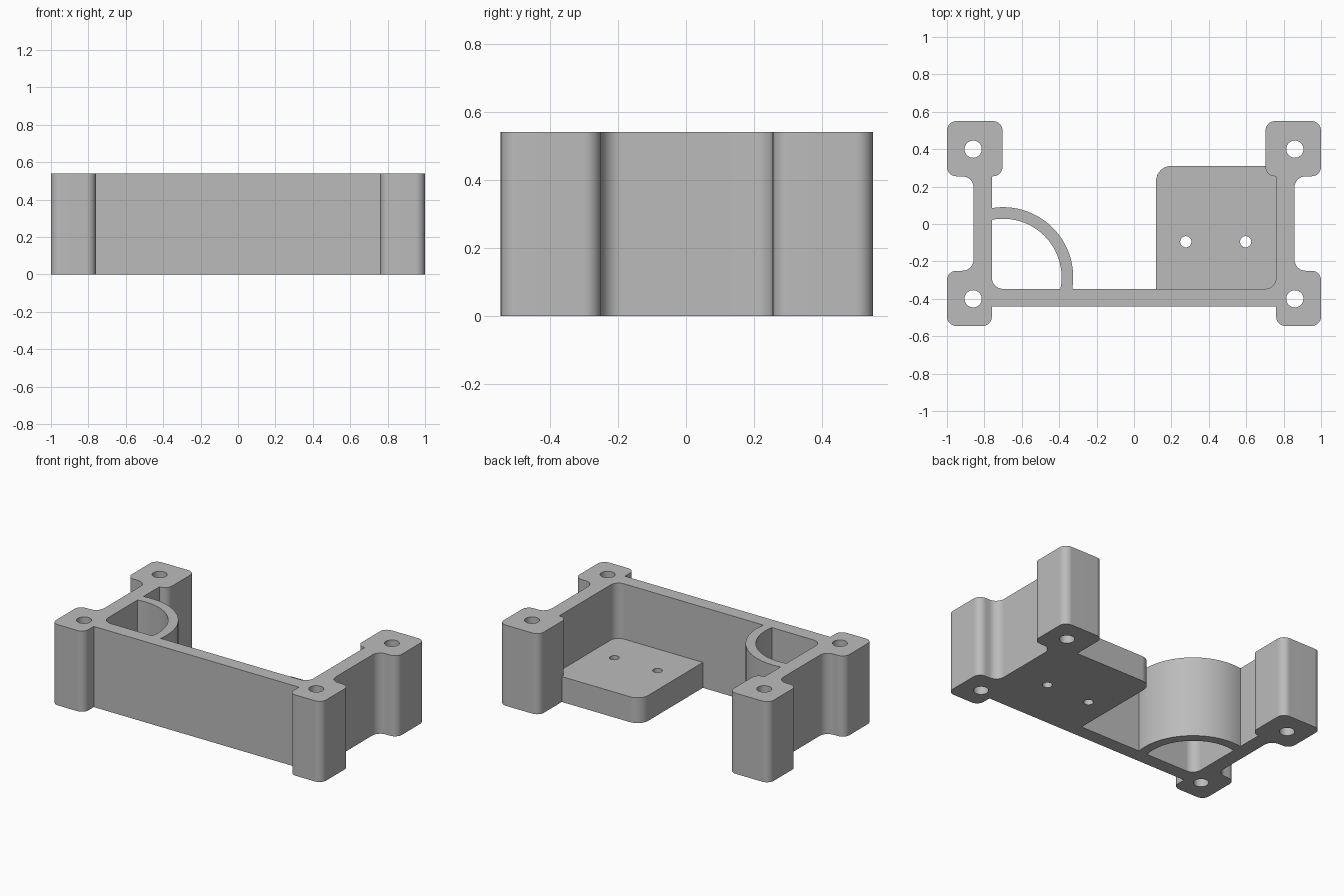
import bpy, bmesh
from math import cos, sin, pi, acos, asin
from mathutils import Vector

default = bpy.data.objects.get("Cube")
if default:
    bpy.data.objects.remove(default, do_unlink=True)

HEIGHT = 0.54
PAD_HEIGHT = 0.17

grey = bpy.data.materials.new("plain grey")
grey.use_nodes = True
colour = (0.5, 0.5, 0.5, 1)
grey.diffuse_color = colour
grey.node_tree.nodes["Principled BSDF"].inputs["Base Color"].default_value = colour


def rounded(corners, steps=8):
    """Turn (x, y, radius) corners into an outline with filleted corners."""
    out = []
    for i, (x, y, r) in enumerate(corners):
        p = Vector((x, y))
        if not r:
            out.append(p)
            continue
        a = (Vector(corners[i - 1][:2]) - p).normalized()
        b = (Vector(corners[(i + 1) % len(corners)][:2]) - p).normalized()
        centre = p + (a + b) * r
        for k in range(steps + 1):
            t = k / steps * pi / 2
            out.append(centre - b * r * cos(t) - a * r * sin(t))
    return out


def new_object(name, bm):
    bmesh.ops.recalc_face_normals(bm, faces=bm.faces)
    mesh = bpy.data.meshes.new(name)
    bm.to_mesh(mesh)
    bm.free()
    mesh.materials.append(grey)
    ob = bpy.data.objects.new(name, mesh)
    bpy.context.collection.objects.link(ob)
    return ob


def extrude(name, outline, height):
    bm = bmesh.new()
    face = bm.faces.new([bm.verts.new((p[0], p[1], 0)) for p in outline])
    top = bmesh.ops.extrude_face_region(bm, geom=[face])["geom"]
    verts = [v for v in top if isinstance(v, bmesh.types.BMVert)]
    bmesh.ops.translate(bm, verts=verts, vec=(0, 0, height))
    return new_object(name, bm)


def drill(ob, centres, radius):
    """Cut vertical round holes through an object."""
    bm = bmesh.new()
    for x, y in centres:
        ring = bmesh.ops.create_cone(bm, cap_ends=True, segments=32, radius1=radius,
                                     radius2=radius, depth=2)["verts"]
        bmesh.ops.translate(bm, verts=ring, vec=(x, y, 0))
    cutter = new_object(ob.name + "_hole_cutter", bm)
    cutter.hide_render = True
    cutter.hide_set(True)
    mod = ob.modifiers.new("holes", 'BOOLEAN')
    mod.operation = 'DIFFERENCE'
    mod.solver = 'EXACT'
    mod.object = cutter
    bpy.context.view_layer.objects.active = ob
    bpy.ops.object.modifier_apply(modifier=mod.name)
    bpy.data.objects.remove(cutter, do_unlink=True)


def smooth(ob):
    bpy.ops.object.select_all(action='DESELECT')
    ob.select_set(True)
    bpy.context.view_layer.objects.active = ob
    bpy.ops.object.shade_smooth_by_angle(angle=pi / 6)
    ob.modifiers.new("even shading", 'WEIGHTED_NORMAL').keep_sharp = True


# U-shaped frame with four corner posts: right half outline, then its mirror
half = [
    (0.76, -0.44, 0), (0.76, -0.545, 0.05), (1, -0.545, 0.05), (1, -0.25, 0.05),
    (0.858, -0.25, 0.06), (0.858, 0.255, 0.06), (1, 0.255, 0.05), (1, 0.55, 0.05),
    (0.703, 0.55, 0.05), (0.703, 0.255, 0.05), (0.76, 0.255, 0),
    (0.76, -0.347, 0.06),
]
frame = extrude("frame", rounded(half + [(-x, y, r) for x, y, r in reversed(half)]), HEIGHT)
drill(frame, [(sx * 0.86, sy * 0.4) for sx in (-1, 1) for sy in (-1, 1)], 0.046)

# Quarter-round wall closing off one inner corner
cx, cy, steps = -0.7, -0.285, 32


def arc(r):
    start = asin((-0.347 - cy) / r)
    end = acos((-0.76 - cx) / r)
    return [(cx + r * cos(t), cy + r * sin(t))
            for t in (start + (end - start) * k / steps for k in range(steps + 1))]


curved_wall = extrude("curved_wall", arc(0.375) + arc(0.313)[::-1], HEIGHT)

# Low mounting pad in the other corner, fitted around the back post
pad = extrude("mounting_pad", rounded([
    (0.118, -0.347, 0), (0.76, -0.347, 0.06), (0.76, 0.255, 0),
    (0.703, 0.255, 0.05), (0.703, 0.31, 0), (0.118, 0.31, 0.08)]), PAD_HEIGHT)
drill(pad, [(0.277, -0.095), (0.597, -0.095)], 0.03)

for part in (frame, curved_wall, pad):
    smooth(part)
